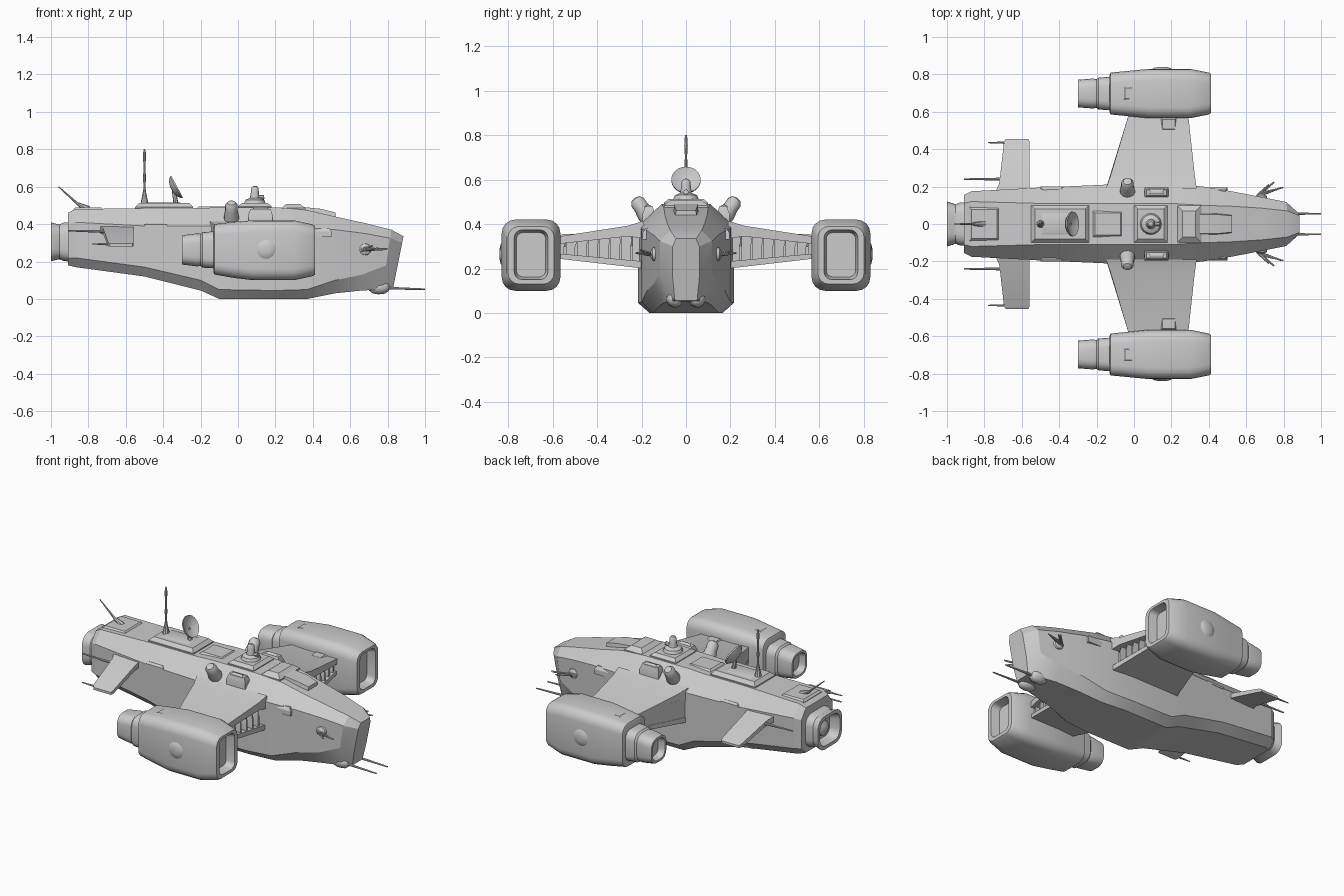
import bpy, bmesh, math
from mathutils import Vector


def finish(name, bm, angle=30):
    bmesh.ops.remove_doubles(bm, verts=bm.verts, dist=1e-5)
    bmesh.ops.recalc_face_normals(bm, faces=bm.faces)
    me = bpy.data.meshes.new(name)
    bm.to_mesh(me)
    bm.free()
    ob = bpy.data.objects.new(name, me)
    bpy.context.collection.objects.link(ob)
    bpy.ops.object.select_all(action='DESELECT')
    ob.select_set(True)
    bpy.context.view_layer.objects.active = ob
    bpy.ops.object.shade_smooth_by_angle(angle=math.radians(angle))
    return ob


def loft(name, rings, angle=30):
    """Skin a list of equal-length point rings and cap both ends."""
    bm = bmesh.new()
    vs = [[bm.verts.new(p) for p in r] for r in rings]
    n = len(vs[0])
    for a, b in zip(vs, vs[1:]):
        for i in range(n):
            j = (i + 1) % n
            bm.faces.new((a[i], a[j], b[j], b[i]))
    bm.faces.new(vs[0])
    bm.faces.new(vs[-1])
    return finish(name, bm, angle)


def rrect(x, cy, cz, hw, hh, r, seg=4):
    """Rounded rectangle in the YZ plane at x."""
    pts = []
    for k, (sy, sz) in enumerate(((1, 1), (-1, 1), (-1, -1), (1, -1))):
        for i in range(seg + 1):
            t = math.pi / 2 * (k + i / seg)
            pts.append((x, cy + sy * (hw - r) + r * math.cos(t), cz + sz * (hh - r) + r * math.sin(t)))
    return pts


def lathe(name, origin, axis, profile, n=12, angle=35):
    """Revolve (radius, distance along axis) pairs."""
    o, d = Vector(origin), Vector(axis).normalized()
    u = d.orthogonal().normalized()
    w = d.cross(u)
    rings = []
    for r, t in profile:
        rings.append([o + d * t + (u * math.cos(2 * math.pi * i / n) + w * math.sin(2 * math.pi * i / n)) * max(r, .001)
                      for i in range(n)])
    return loft(name, rings, angle)


def rod(name, a, b, r1, r2=None, n=8):
    d = Vector(b) - Vector(a)
    return lathe(name, a, d, [(r1, 0), (r2 or r1, d.length)], n)


def box(name, x0, x1, y0, y1, z0, z1, taper=.012):
    """Block with a sloped, slightly smaller top."""
    def ring(t, z):
        return [(x0 + t, y0 + t, z), (x1 - t, y0 + t, z), (x1 - t, y1 - t, z), (x0 + t, y1 - t, z)]
    return loft(name, [ring(0, z0), ring(0, z0 + (z1 - z0) * .6), ring(taper, z1)])


def slab(name, sections):
    """Spanwise panel from (y, x_back, x_front, z_low, z_high) sections."""
    return loft(name, [[(a, y, l), (b, y, l), (b, y, h), (a, y, h)] for y, a, b, l, h in sections])


# Main hull: x, lean, top z, shoulder z, low z, bottom z, half width, top half, bottom half
hull = [
    (-.91, 0, .46, .40, .22, .18, .155, .11, .11),
    (-.87, 0, .48, .41, .22, .17, .175, .12, .13),
    (-.50, 0, .485, .39, .17, .12, .195, .11, .15),
    (-.20, 0, .485, .39, .10, .045, .208, .11, .16),
    (-.10, 0, .49, .39, .05, 0, .213, .11, .165),
    (.20, 0, .49, .39, .045, 0, .215, .11, .165),
    (.37, 0, .475, .38, .05, 0, .20, .10, .15),
    (.52, 0, .44, .37, .10, .03, .175, .095, .12),
    (.68, .05, .405, .35, .13, .045, .145, .085, .10),
    (.82, .15, .37, .325, .18, .05, .118, .07, .075),
    (.885, .2, .335, .30, .16, .055, .06, .045, .05)]
rings = []
for x, s, t, sh, lo, b, w, a, c in hull:
    half = [(a, t), (w, sh), (w, lo), (c, b)]
    pts = half + [(-y, z) for y, z in reversed(half)]
    rings.append([(x - s * (t - z), y, z) for y, z in pts])
loft("hull", rings, 22)

# Rear main nozzle with hollow end
loft("main_nozzle", [rrect(x, 0, .305, w, h, r) for x, w, h, r in (
    (-.89, .115, .105, .06), (-.93, .115, .103, .06), (-.955, .105, .093, .055), (-.965, .11, .095, .06),
    (-1.0, .12, .104, .065), (-1.0, .098, .083, .05), (-.94, .08, .068, .04))])
lathe("main_nozzle_core", (-.93, 0, .305), (-1, 0, 0), [(.05, 0), (.045, .03), (.02, .045)], 16)

# Deck plates along the spine
box("rear_deck", -.88, -.72, -.09, .09, .46, .49)
box("antenna_deck", -.55, -.24, -.10, .10, .46, .512, .02)
box("antenna_deck_step", -.50, -.30, -.06, .06, .50, .516)
box("mid_deck", -.22, -.06, -.07, .07, .47, .495)
box("turret_deck", .00, .18, -.10, .10, .47, .512, .02)
box("forward_deck", .23, .36, -.10, .10, .45, .508, .03)
loft("cockpit_canopy", [[(x, y, z) for y, z in ((-w, .40), (w, .40), (w * .8, t), (-w * .8, t))]
                        for x, t, w in ((.34, .492, .065), (.44, .482, .065), (.52, .462, .055))])

# Top turret dome
lathe("turret_dome", (.09, 0, .505), (0, 0, 1),
      [(.06, 0), (.05, .025), (.026, .035), (.022, .06), (.02, .085), (.012, .097), (0, .1)], 16)
rod("turret_stub", (.09, 0, .54), (.14, 0, .545), .012)

# Dish on its foot
dish_dir = Vector((.88, 0, .47))
lathe("dish", Vector((-.345, 0, .59)), dish_dir,
      [(.015, -.012), (.045, -.004), (.066, .014), (.066, .022), (.04, .008), (0, .001)], 24)
rod("dish_foot", (-.33, 0, .50), (-.345, 0, .588), .014, .01)

# Mast and raked rear antenna
lathe("mast", (-.5, 0, .505), (0, 0, 1), [(.022, 0), (.018, .02), (.01, .06), (.005, .09), (.008, .14), (.005, .2),
                                         (.008, .25), (.007, .28), (.003, .297)], 10)
rod("raked_antenna", (-.82, 0, .475), (-.96, 0, .60), .008, .003)
rod("raked_antenna_base", (-.80, 0, .48), (-.86, 0, .51), .018, .008)

for s in (1, -1):
    side = "left" if s > 0 else "right"

    def P(x, y, z):
        return (x, s * y, z)

    def sbox(name, x0, x1, y0, y1, z0, z1):
        box(f"{side}_{name}", x0, x1, min(s * y0, s * y1), max(s * y0, s * y1), z0, z1)

    # Nacelle shell with recessed intake
    cy = s * .6975
    loft(f"{side}_nacelle", [rrect(x, cy, z, w, h, r) for x, z, w, h, r in (
        (-.13, .265, .10, .125, .05), (-.125, .265, .112, .135, .055), (-.02, .262, .122, .15, .06),
        (.08, .26, .132, .16, .06), (.30, .26, .132, .16, .06), (.40, .26, .112, .138, .055),
        (.412, .26, .104, .13, .05), (.412, .262, .076, .112, .035), (.36, .262, .066, .10, .03))])
    # Nacelle exhaust
    loft(f"{side}_nacelle_exhaust", [rrect(x, cy, .262, w, h, r) for x, w, h, r in (
        (-.10, .092, .10, .05), (-.19, .085, .095, .05), (-.20, .077, .086, .05), (-.22, .08, .088, .05),
        (-.30, .074, .078, .05), (-.30, .06, .064, .04), (-.26, .05, .054, .035))])
    lathe(f"{side}_nacelle_boss", P(.15, .822, .265), (0, s, 0), [(.06, 0), (.045, .012), (.02, .018)], 16)
    sbox("nacelle_top_plate", -.06, .06, .66, .74, .39, .413)

    # Wing: upper skin, lower skin, recessed core and ribs
    slab(f"{side}_wing_upper", [(s * .19, -.15, .335, .335, .415), (s * .26, -.125, .325, .345, .393),
                               (s * .58, -.03, .29, .31, .343)])
    slab(f"{side}_wing_lower", [(s * .19, -.15, .33, .20, .232), (s * .58, -.03, .285, .245, .268)])
    slab(f"{side}_wing_core", [(s * .19, -.147, .27, .215, .36), (s * .58, -.028, .24, .255, .325)])
    for i in range(7):
        y = .245 + i * .05
        f = (y - .19) / .39
        sbox(f"wing_rib_{i}", .2, .322 - .045 * f, y - .006, y + .006, .222 + .035 * f, .355 - .03 * f)
    sbox("wing_hatch", .14, .23, .495, .57, .32, .355)

    # Tail fin with trailing rods
    slab(f"{side}_tail_fin", [(s * .16, -.745, -.555, .355, .395), (s * .22, -.72, -.56, .345, .375),
                             (s * .44, -.695, -.558, .282, .304), (s * .455, -.685, -.565, .28, .295)])
    rod(f"{side}_fin_root_rod", P(-.70, .24, .36), P(-.91, .24, .365), .008, .004)
    rod(f"{side}_fin_tip_rod", P(-.67, .435, .292), P(-.78, .435, .294), .007, .003)

    # Shoulder turret pod and side hatch
    d = Vector((0, s * .55, .8))
    lathe(f"{side}_shoulder_pod", P(-.035, .15, .40), d,
          [(.04, 0), (.04, .06), (.034, .09), (.034, .12), (.022, .138), (0, .143)], 12)
    rod(f"{side}_shoulder_gun", P(-.035, .20, .48), P(-.035, .222, .50), .015, .01)
    sbox("shoulder_hatch", .055, .185, .14, .195, .40, .482)
    sbox("shoulder_hatch_lid", .075, .165, .155, .187, .47, .488)

    # Rear flank panels
    sbox("flank_panel", -.50, -.38, .17, .20, .385, .405)
    sbox("bow_panel", .40, .50, .15, .195, .33, .38)

    # Nose sensor cluster
    lathe(f"{side}_sensor_base", P(.68, .13, .265), (0, s, 0), [(.035, 0), (.03, .02), (.012, .03)], 10)
    for i, (x, y, z) in enumerate(((.75, .225, .27), (.79, .195, .265), (.72, .21, .285))):
        rod(f"{side}_sensor_rod_{i}", P(.66, .15, .262), P(x, y, z), .009, .004)
    rod(f"{side}_sensor_bar", P(.69, .17, .27), P(.80, .195, .268), .005, .003)

    # Chin pod and gun
    lathe(f"{side}_chin_pod", P(.70, .05, .062), (1, 0, 0),
          [(.018, 0), (.034, .02), (.039, .05), (.035, .085), (.022, .105), (.01, .11)], 12)
    rod(f"{side}_chin_gun", P(.78, .055, .058), P(1.0, .055, .052), .008, .004)
